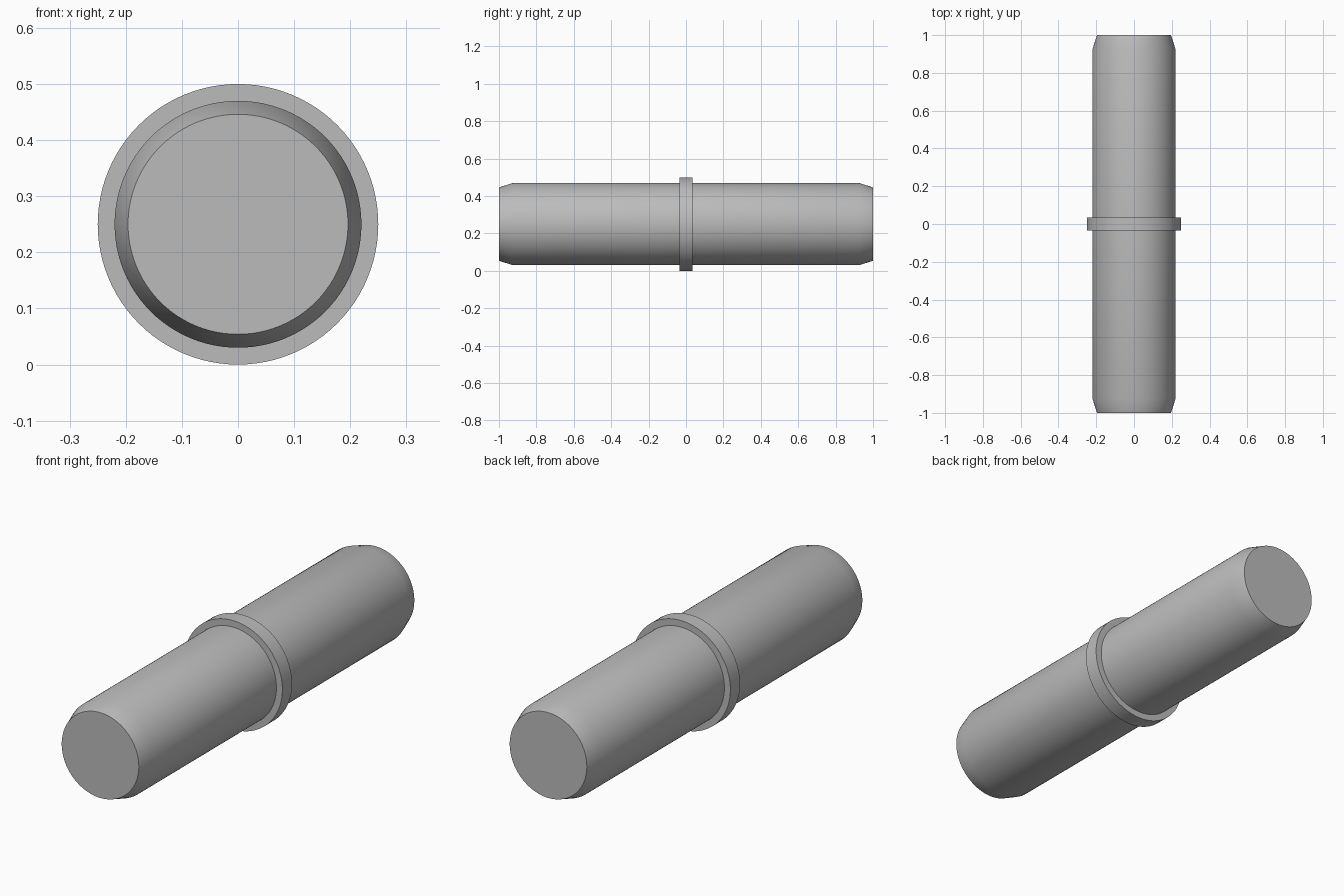
import bpy
import math

SEGMENTS = 96
AXIS_HEIGHT = 0.25

cube = bpy.data.objects.get("Cube")
if cube:
    bpy.data.objects.remove(cube, do_unlink=True)

metal = bpy.data.materials.new("plain_grey")
metal.use_nodes = True
grey = (0.5, 0.5, 0.5, 1.0)
metal.diffuse_color = grey
metal.node_tree.nodes["Principled BSDF"].inputs["Base Color"].default_value = grey


def lathe(name, profile):
    """Turn (y, radius) points about the long axis, with flat end caps."""
    verts, faces = [], []
    for y, radius in profile:
        for i in range(SEGMENTS):
            a = math.tau * i / SEGMENTS
            verts.append((radius * math.cos(a), y, radius * math.sin(a)))
    for ring in range(len(profile) - 1):
        base = ring * SEGMENTS
        for i in range(SEGMENTS):
            j = (i + 1) % SEGMENTS
            faces.append((base + i, base + SEGMENTS + i,
                          base + SEGMENTS + j, base + j))
    last = (len(profile) - 1) * SEGMENTS
    faces.append(tuple(range(SEGMENTS)))
    faces.append(tuple(reversed(range(last, last + SEGMENTS))))

    mesh = bpy.data.meshes.new(name)
    mesh.from_pydata(verts, [], faces)
    mesh.materials.append(metal)
    obj = bpy.data.objects.new(name, mesh)
    obj.location.z = AXIS_HEIGHT
    bpy.context.collection.objects.link(obj)
    bpy.ops.object.select_all(action="DESELECT")
    obj.select_set(True)
    bpy.context.view_layer.objects.active = obj
    bpy.ops.object.shade_smooth_by_angle(angle=math.radians(30))
    return obj


# Pin shaft with tapered ends
lathe("pin_shaft", [(-1, 0.196), (-0.925, 0.22), (0.925, 0.22), (1, 0.196)])

# Raised collar around the middle
lathe("middle_collar", [(-0.035, 0.25), (0.035, 0.25)])
